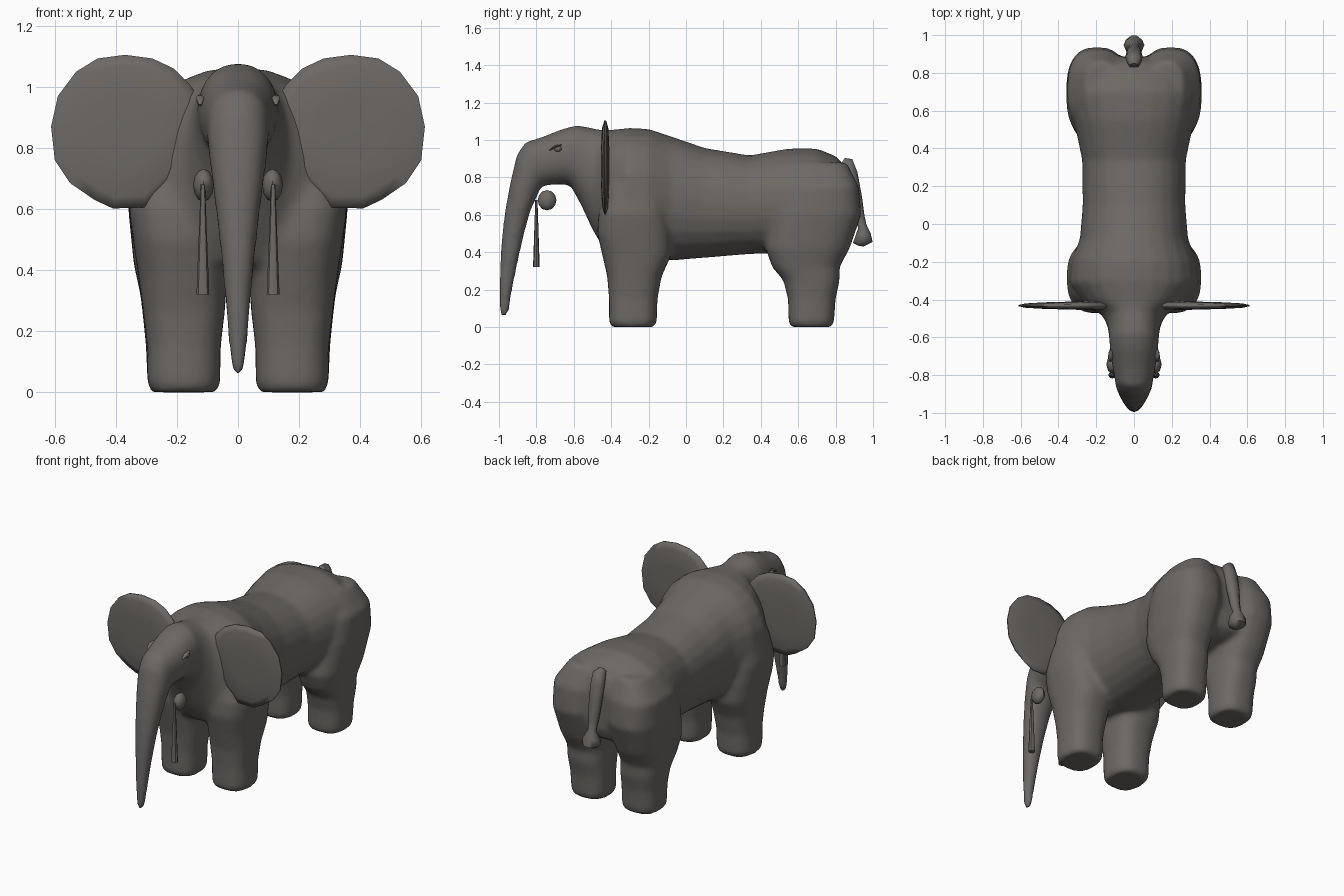
import bpy, bmesh, math
from mathutils import Vector

if "Cube" in bpy.data.objects:
    bpy.data.objects.remove(bpy.data.objects["Cube"])


def material(name, rgb):
    m = bpy.data.materials.new(name)
    m.diffuse_color = (*rgb, 1)
    m.use_nodes = True
    m.node_tree.nodes["Principled BSDF"].inputs["Base Color"].default_value = m.diffuse_color
    return m


GREY = material("warm grey", (0.15, 0.14, 0.13))


def add_object(name, bm, angle=60):
    bmesh.ops.recalc_face_normals(bm, faces=bm.faces)
    me = bpy.data.meshes.new(name)
    bm.to_mesh(me)
    bm.free()
    me.materials.append(GREY)
    ob = bpy.data.objects.new(name, me)
    bpy.context.collection.objects.link(ob)
    bpy.ops.object.select_all(action='DESELECT')
    bpy.context.view_layer.objects.active = ob
    ob.select_set(True)
    bpy.ops.object.shade_smooth_by_angle(angle=math.radians(angle))
    return ob


def skin(bm, rings):
    """Bridge rings of points and cap both ends."""
    vs = [[bm.verts.new(p) for p in r] for r in rings]
    n = len(vs[0])
    for a, b in zip(vs, vs[1:]):
        for i in range(n):
            j = (i + 1) % n
            bm.faces.new((a[i], a[j], b[j], b[i]))
    bm.faces.new(vs[0][::-1])
    bm.faces.new(vs[-1])


def oval(c, u, v, n=24, power=2.0):
    """Super-ellipse ring round c with half axes u and v."""
    pts = []
    for i in range(n):
        t = 2 * math.pi * i / n
        k = [math.copysign(abs(f) ** (2 / power), f) for f in (math.cos(t), math.sin(t))]
        pts.append(c + u * k[0] + v * k[1])
    return pts


def spine_rings(table, n=24, power=2.2):
    """Rows: upper y, z, lower y, z, half width."""
    out = []
    for y1, z1, y2, z2, w in table:
        a, b = Vector((0, y1, z1)), Vector((0, y2, z2))
        out.append(oval((a + b) / 2, Vector((w, 0, 0)), (a - b) / 2, n, power))
    return out


def leg_rings(table, side):
    """Rows: z, inner x, outer x, front y, back y."""
    return [oval(Vector((side * (x1 + x2) / 2, (y1 + y2) / 2, z)),
                 Vector(((x2 - x1) / 2, 0, 0)), Vector((0, (y2 - y1) / 2, 0)), 24, 2.6)
            for z, x1, x2, y1, y2 in table]


# Torso, head and trunk as one sweep from rump to trunk tip
spine = [
    (.885, .78, .885, .52, .10), (.86, .85, .86, .46, .20), (.80, .915, .80, .43, .30),
    (.70, .955, .68, .41, .345), (.55, .955, .55, .395, .32), (.34, .918, .34, .39, .275),
    (.10, .958, .10, .37, .272), (-.08, 1.02, -.08, .355, .287), (-.20, 1.06, -.20, .36, .335),
    (-.30, 1.065, -.33, .37, .345), (-.40, 1.055, -.44, .42, .27), (-.46, 1.055, -.50, .52, .17),
    (-.52, 1.068, -.56, .65, .14), (-.58, 1.08, -.62, .76, .132), (-.66, 1.06, -.68, .762, .127),
    (-.76, 1.02, -.745, .758, .115), (-.86, .988, -.775, .75, .103), (-.905, .92, -.80, .69, .098),
    (-.94, .77, -.832, .62, .085), (-.968, .62, -.865, .50, .068), (-.988, .45, -.893, .375, .052),
    (-.997, .25, -.925, .22, .037), (-1.0, .10, -.945, .09, .025), (-.99, .06, -.96, .057, .014)]
front_leg = [
    (0, .07, .285, -.40, -.17), (.025, .058, .297, -.412, -.155), (.15, .056, .298, -.412, -.152),
    (.27, .042, .312, -.422, -.13), (.38, .035, .327, -.447, -.08), (.50, .04, .345, -.475, -.08),
    (.60, .06, .358, -.47, -.10), (.75, .08, .335, -.43, -.12), (.90, .10, .24, -.40, -.16)]
rear_leg = [
    (0, .07, .285, .56, .78), (.025, .058, .297, .548, .792), (.15, .058, .302, .545, .80),
    (.25, .058, .312, .52, .822), (.32, .055, .32, .46, .822), (.42, .045, .342, .425, .875),
    (.60, .03, .36, .45, .938), (.75, .035, .352, .50, .925), (.88, .08, .26, .56, .86)]
bm = bmesh.new()
skin(bm, spine_rings(spine))
for side in (-1, 1):
    skin(bm, leg_rings(front_leg, side))
    skin(bm, leg_rings(rear_leg, side))
body = add_object("body_head_and_legs", bm)

# Fuse the body into one soft skin
fuse = body.modifiers.new("fuse", 'REMESH')
fuse.mode = 'VOXEL'
fuse.voxel_size = 0.015
fuse.use_smooth_shade = True
soften = body.modifiers.new("soften", 'SMOOTH')
soften.factor = 0.5
soften.iterations = 10
bpy.context.view_layer.objects.active = body
for m in ("fuse", "soften"):
    bpy.ops.object.modifier_apply(modifier=m)

# Tail with tuft
tail = [
    (.85, .905, .82, .86, .025), (.89, .90, .85, .82, .043), (.918, .83, .86, .76, .045),
    (.942, .70, .88, .68, .04), (.955, .60, .90, .58, .03), (.965, .55, .92, .53, .025),
    (.99, .50, .905, .49, .055), (1.0, .455, .89, .45, .05), (.95, .43, .92, .435, .02)]
bm = bmesh.new()
skin(bm, spine_rings(tail, 10, 2))
add_object("tail", bm)

# Ears: thin lens-shaped plates, thicker near the head
outline = [(.12, .94), (.155, 1.005), (.21, 1.06), (.28, 1.093), (.37, 1.105), (.46, 1.093),
           (.53, 1.05), (.59, .97), (.612, .87), (.60, .76), (.55, .685), (.47, .63),
           (.41, .602), (.30, .605), (.22, .68), (.13, .80)]
for side, label in ((-1, "left"), (1, "right")):
    bm = bmesh.new()
    rings = []
    for scale, depth in ((.45, -.9), (.85, -.7), (1, -.2), (1, .2), (.85, .7), (.45, .9)):
        ring = []
        for x, z in outline:
            px, pz = .36 + (x - .36) * scale, .86 + (z - .86) * scale
            thick = .03 - .03 * (px - .12)
            ring.append((side * px, -.432 + depth * thick, pz))
        rings.append(ring)
    skin(bm, rings)
    add_object(label + "_ear", bm, 75)

    # Tusk: knob with a hanging tapered rod
    bm = bmesh.new()
    bmesh.ops.create_uvsphere(bm, u_segments=8, v_segments=6, radius=1)
    for v in bm.verts:
        v.co = Vector((side * .113 + v.co.x * .034, -.743 + v.co.y * .05, .678 + v.co.z * .054))
    add_object(label + "_tusk_knob", bm)
    bm = bmesh.new()
    skin(bm, [oval(Vector((side * .115, -.80, z)), Vector((r, 0, 0)), Vector((0, r * .85, 0)), 8)
              for z, r in ((.32, .021), (.68, .007))])
    add_object(label + "_tusk", bm, 40)

    # Eye with a brow ridge
    bm = bmesh.new()
    bmesh.ops.create_uvsphere(bm, u_segments=8, v_segments=6, radius=1)
    for v in bm.verts:
        v.co = Vector((side * .122 + v.co.x * .014, -.685 + v.co.y * .02, .953 + v.co.z * .016))
    add_object(label + "_eye", bm)
    bm = bmesh.new()
    skin(bm, [oval(Vector((side * .124, y, z)), Vector((.014 * s, 0, 0)), Vector((0, 0, .008 * s)), 6)
              for y, z, s in ((-.73, .945, .4), (-.70, .965, 1), (-.665, .973, .4))])
    add_object(label + "_brow", bm)
